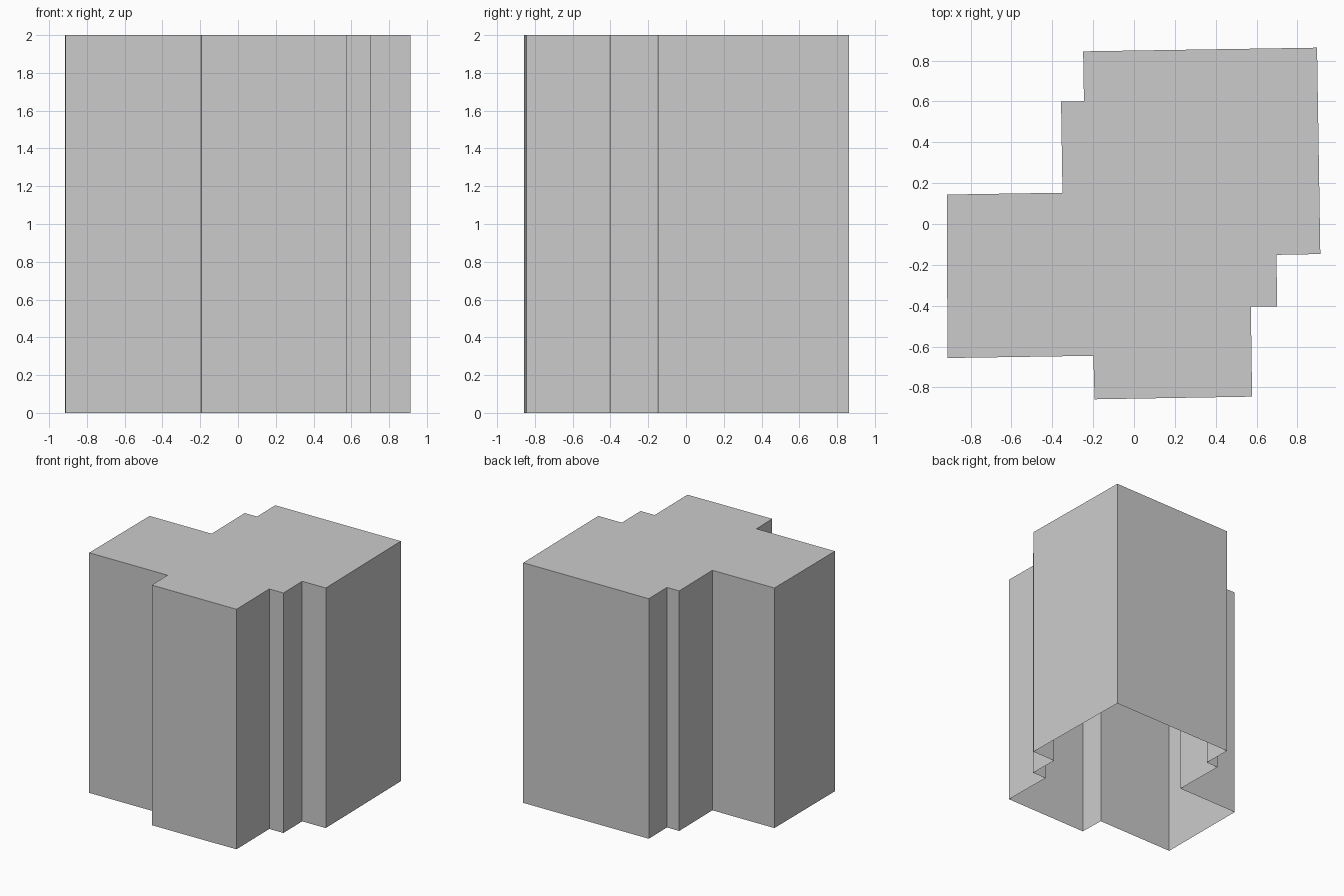
import bpy, bmesh

if "Cube" in bpy.data.objects:
    bpy.data.objects.remove(bpy.data.objects["Cube"])

HEIGHT = 2.0

# Stepped floor plan, counter-clockwise seen from above
PLAN = [
    (-0.913, -0.656), (-0.199, -0.645), (-0.193, -0.858), (0.578, -0.845),
    (0.572, -0.405), (0.701, -0.403), (0.697, -0.151), (0.912, -0.147),
    (0.896, 0.863), (-0.249, 0.845), (-0.245, 0.601), (-0.357, 0.599),
    (-0.350, 0.153), (-0.920 + 0.004, 0.144),
]

bm = bmesh.new()
base = [bm.verts.new((x, y, 0)) for x, y in PLAN]
roof = [bm.verts.new((x, y, HEIGHT)) for x, y in PLAN]

# Flat roof; the underside stays open
bm.faces.new(roof)

# Outer walls, one per plan edge
n = len(PLAN)
for i in range(n):
    j = (i + 1) % n
    bm.faces.new((base[i], base[j], roof[j], roof[i]))

mesh = bpy.data.meshes.new("building_block")
bm.to_mesh(mesh)
bm.free()
building = bpy.data.objects.new("building_block", mesh)
bpy.context.collection.objects.link(building)
